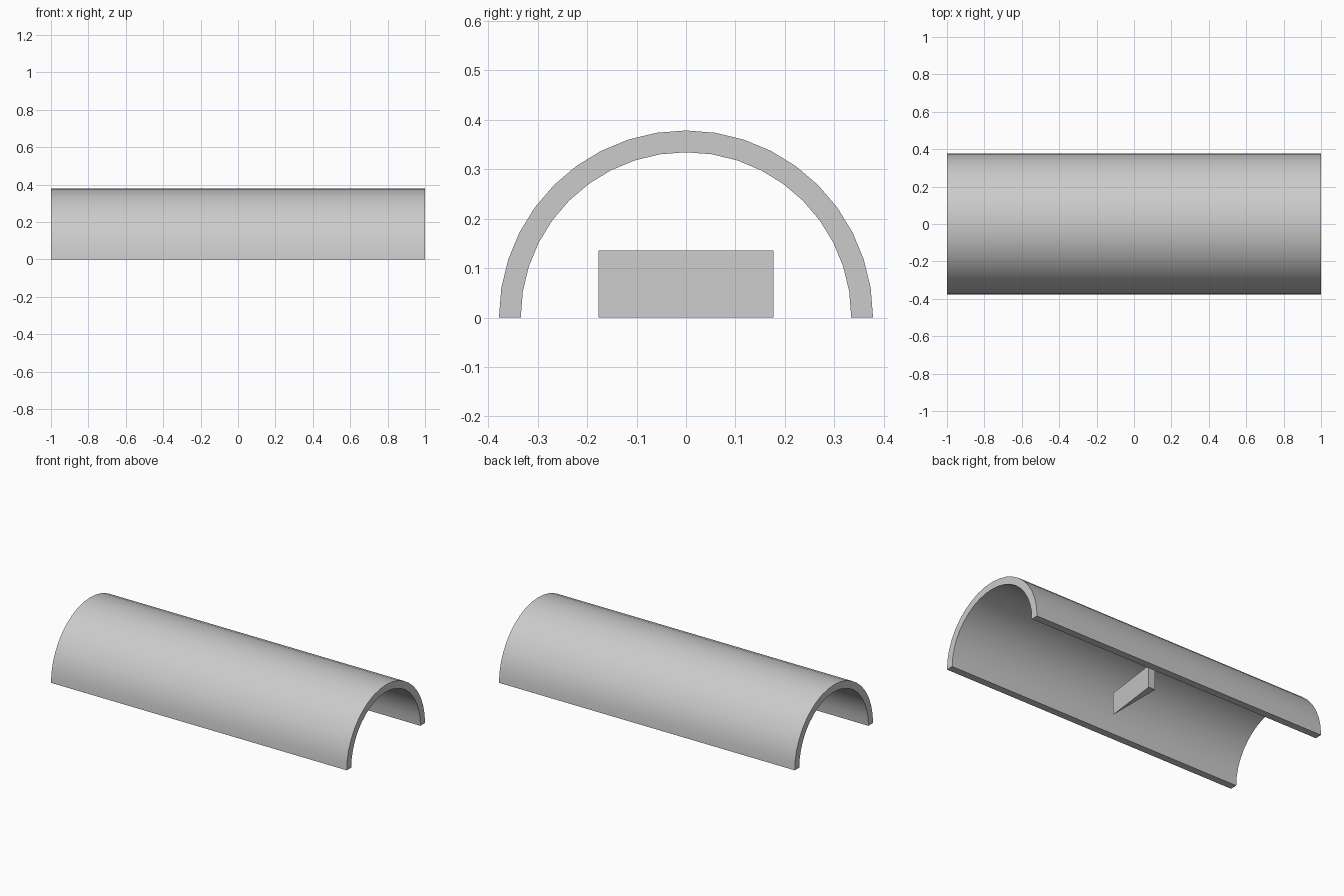
import bpy
import math

if "Cube" in bpy.data.objects:
    bpy.data.objects.remove(bpy.data.objects["Cube"], do_unlink=True)

LENGTH = 2.0
OUTER, INNER = 0.378, 0.334
STEPS = 20

grey = bpy.data.materials.new("light_grey")
grey.use_nodes = True
color = (0.6, 0.6, 0.6, 1)
grey.diffuse_color = color
grey.node_tree.nodes["Principled BSDF"].inputs["Base Color"].default_value = color


def prism(name, outline, offset):
    """Extrude a closed outline by an offset vector."""
    n = len(outline)
    top = [tuple(a + b for a, b in zip(p, offset)) for p in outline]
    faces = [(i, (i + 1) % n, (i + 1) % n + n, i + n) for i in range(n)]
    faces += [tuple(reversed(range(n))), tuple(range(n, 2 * n))]
    mesh = bpy.data.meshes.new(name)
    mesh.from_pydata(outline + top, [], faces)
    mesh.materials.append(grey)
    obj = bpy.data.objects.new(name, mesh)
    bpy.context.collection.objects.link(obj)
    return obj


def arc(radius):
    angles = [math.pi * i / STEPS for i in range(STEPS + 1)]
    return [(-LENGTH / 2, radius * math.cos(a), radius * math.sin(a)) for a in angles]


# Half-pipe shell, open underneath and at both ends
shell = prism("arched_shell", arc(OUTER) + arc(INNER)[::-1], (LENGTH, 0, 0))
bpy.context.view_layer.objects.active = shell
shell.select_set(True)
bpy.ops.object.shade_smooth_by_angle(angle=math.radians(30))
shell.select_set(False)

# Tapered wedge standing on its side in the middle
prism("wedge", [(0, -0.177, 0), (0.045, 0.177, 0), (0, 0.177, 0)], (0, 0, 0.135))
